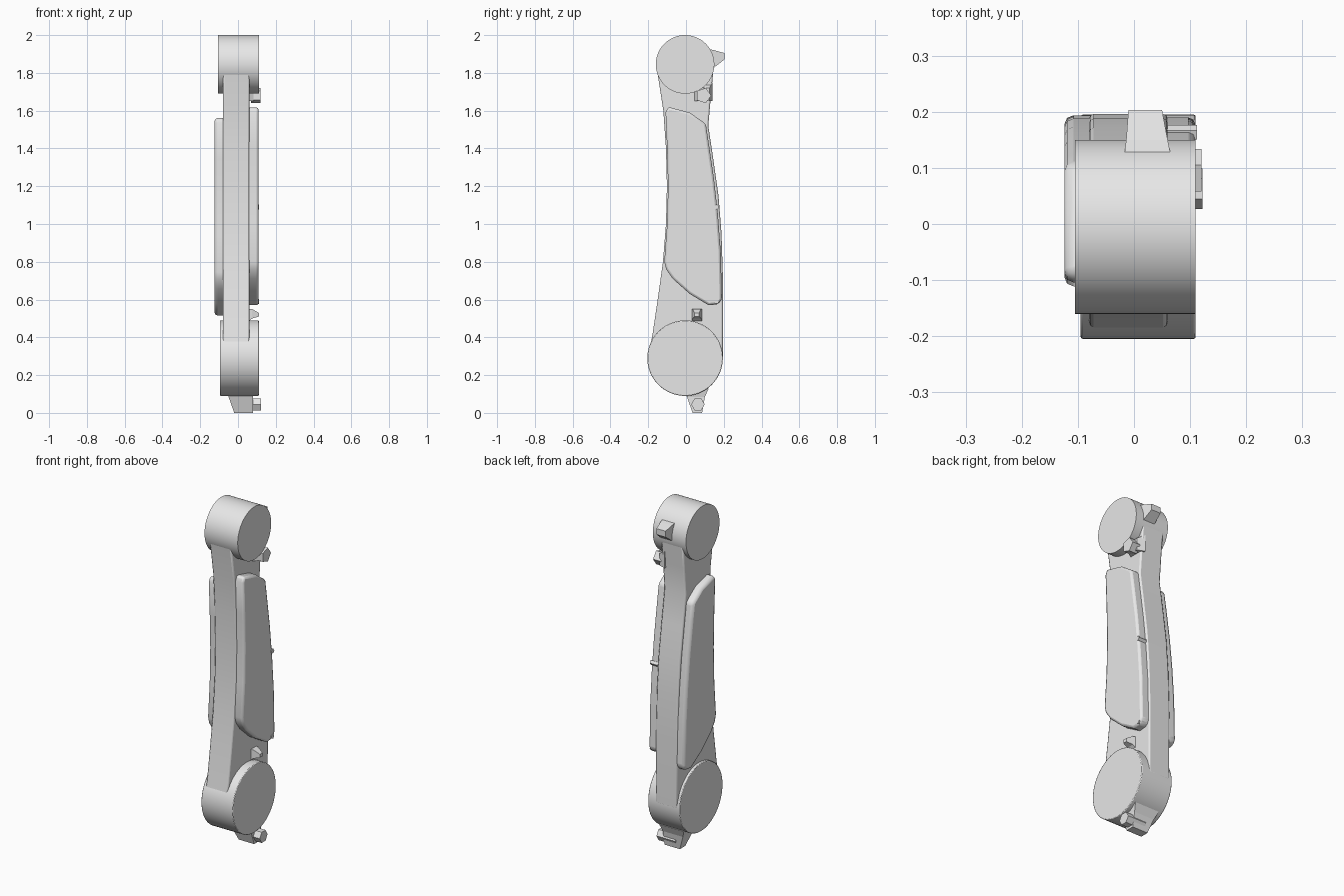
import bpy
import bmesh
from math import cos, sin, tau, radians

cube = bpy.data.objects.get("Cube")
if cube:
    bpy.data.objects.remove(cube, do_unlink=True)

grey = bpy.data.materials.new("plain grey")
grey.use_nodes = True
grey.diffuse_color = (0.8, 0.8, 0.8, 1)
grey.node_tree.nodes["Principled BSDF"].inputs["Base Color"].default_value = (0.8, 0.8, 0.8, 1)


def loft(name, rings, bevel=0, smooth=True):
    """Skin a closed solid through rings that have equal point counts."""
    bm = bmesh.new()
    loops = [[bm.verts.new(p) for p in ring] for ring in rings]
    n = len(loops[0])
    for a, b in zip(loops, loops[1:]):
        for i in range(n):
            j = (i + 1) % n
            bm.faces.new((a[i], a[j], b[j], b[i]))
    bm.faces.new(loops[0][::-1])
    bm.faces.new(loops[-1])
    bmesh.ops.recalc_face_normals(bm, faces=bm.faces)
    mesh = bpy.data.meshes.new(name)
    bm.to_mesh(mesh)
    bm.free()
    mesh.materials.append(grey)
    obj = bpy.data.objects.new(name, mesh)
    bpy.context.collection.objects.link(obj)
    if bevel:
        mod = obj.modifiers.new("edge", 'BEVEL')
        mod.width = bevel
        mod.segments = 2
        mod.limit_method = 'ANGLE'
        mod.angle_limit = radians(40)
    if smooth:
        bpy.ops.object.select_all(action='DESELECT')
        obj.select_set(True)
        bpy.context.view_layer.objects.active = obj
        bpy.ops.object.shade_smooth_by_angle(angle=radians(32))
    return obj


def prism(name, outline, x0, x1, **options):
    """Extrude a side outline of (y, z) points across x."""
    return loft(name, [[(x, y, z) for y, z in outline] for x in (x0, x1)], **options)


def circle(y, z, r, sides):
    return [(y + r * cos(tau * i / sides), z + r * sin(tau * i / sides)) for i in range(sides)]


def rect(axis, level, u0, u1, v0, v1):
    """Rectangle across one axis; u and v are the other two axes in order."""
    ring = []
    for u, v in ((u0, v0), (u1, v0), (u1, v1), (u0, v1)):
        p = [u, v]
        p.insert(axis, level)
        ring.append(p)
    return ring


# End joints
prism("upper_joint", circle(-0.005, 1.845, 0.155, 64), -0.105, 0.11)
prism("lower_joint", circle(-0.005, 0.29, 0.2, 64), -0.095, 0.11, bevel=0.004)

# Curved arm between the joints
front_edge = [(-0.2, 0.29), (-0.175, 0.43), (-0.147, 0.62), (-0.122, 0.8), (-0.106, 1.0),
              (-0.101, 1.2), (-0.106, 1.4), (-0.12, 1.6), (-0.158, 1.845)]
back_edge = [(0.148, 1.845), (0.132, 1.68), (0.118, 1.52), (0.145, 1.34), (0.172, 1.15),
             (0.188, 0.95), (0.196, 0.7), (0.195, 0.29)]
prism("arm", front_edge + back_edge, -0.08, 0.06, bevel=0.008)

# Raised side panels
panel = [(-0.115, 0.8), (-0.1, 1.0), (-0.095, 1.2), (-0.1, 1.4), (-0.108, 1.59), (-0.095, 1.62),
         (0.02, 1.59), (0.105, 1.53), (0.12, 1.43), (0.148, 1.24), (0.169, 1.05), (0.184, 0.85),
         (0.19, 0.6), (0.17, 0.575), (0.12, 0.57), (0.02, 0.63), (-0.07, 0.71), (-0.105, 0.76)]
prism("left_panel", panel, 0.03, 0.109, bevel=0.012)
prism("right_panel", [(y + 0.004, z - 0.055) for y, z in panel], -0.05, -0.124, bevel=0.018)

# Lug behind the upper joint
loft("back_lug", [rect(1, 0.1, -0.02, 0.07, 1.79, 1.93),
                  rect(1, 0.15, -0.014, 0.06, 1.83, 1.92),
                  rect(1, 0.203, -0.01, 0.05, 1.87, 1.905)], smooth=False)

# Side peg below the upper joint
loft("upper_peg_base", [rect(0, 0.04, 0.035, 0.14, 1.65, 1.75),
                        rect(0, 0.085, 0.06, 0.125, 1.65, 1.72)], smooth=False)
prism("upper_peg", circle(0.092, 1.68, 0.042, 5), 0.07, 0.12, smooth=False)

# Small spur above the lower joint
loft("lower_spur", [rect(0, 0.04, 0.03, 0.09, 0.47, 0.55),
                    rect(0, 0.075, 0.035, 0.08, 0.5, 0.55),
                    rect(0, 0.11, 0.045, 0.07, 0.51, 0.53)], smooth=False)

# Foot hook and its pin
loft("foot_hook", [rect(2, 0.13, -0.07, 0.09, -0.01, 0.12),
                   rect(2, 0.085, -0.05, 0.08, 0.005, 0.1),
                   rect(2, 0, -0.02, 0.08, 0.035, 0.085)], smooth=False)
prism("foot_pin", circle(0.063, 0.045, 0.036, 6), 0.0, 0.122, smooth=False)

# Tiny studs along the back of the left panel
for y, z in ((0.162, 1.09), (0.162, 0.59)):
    prism("panel_stud", circle(y, z, 0.014, 5), 0.06, 0.112, smooth=False)
